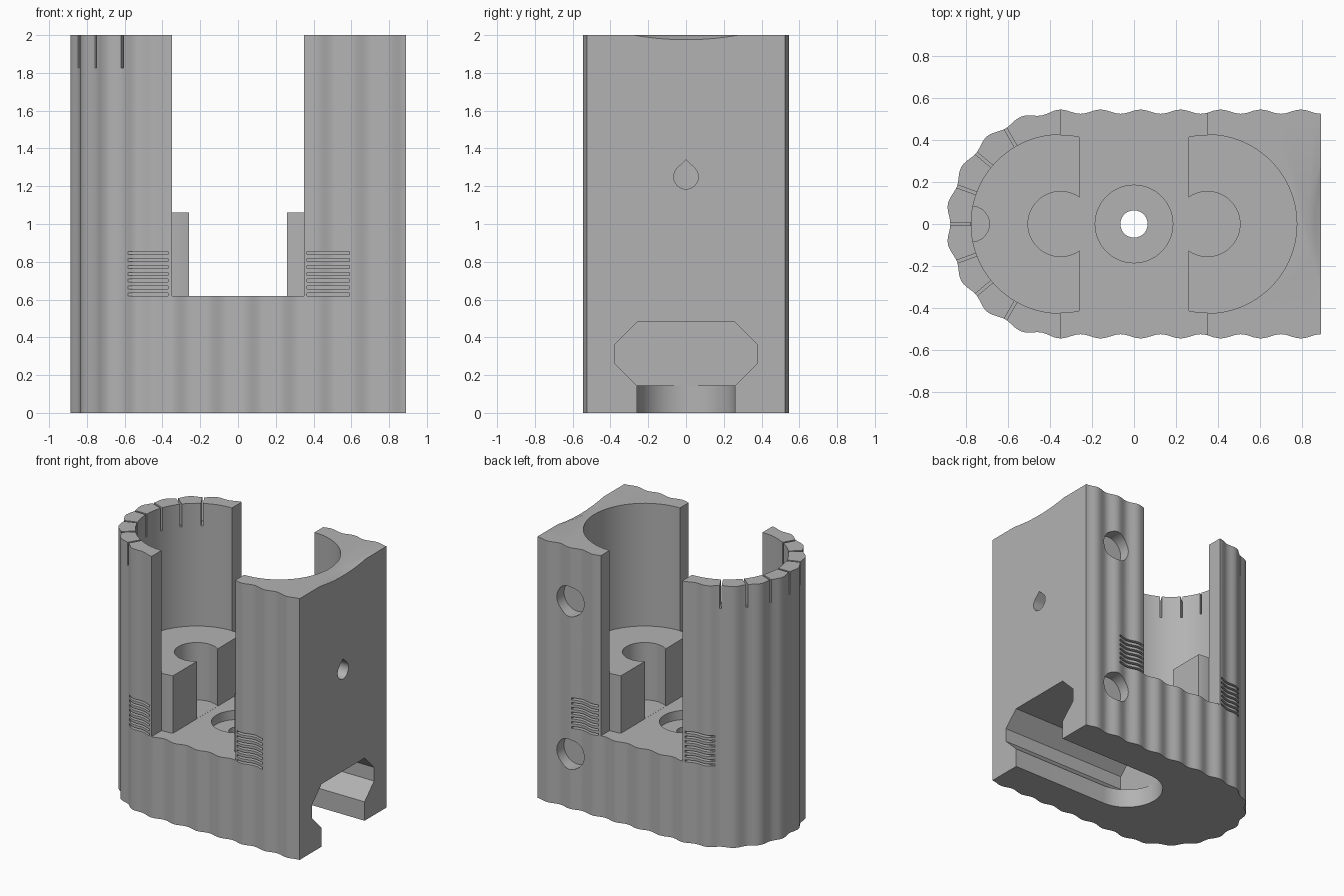
import bpy, bmesh
from math import sin, cos, pi, radians, asin, sqrt
from mathutils import Matrix

cube = bpy.data.objects.get("Cube")
if cube:
    bpy.data.objects.remove(cube, do_unlink=True)

END_X = 0.35      # centre of each bore and of the round end
BORE_R = 0.425
FLOOR = 0.62      # floor of the open middle
SEAT = 1.06       # top of the two seats
AXES = {"x": lambda a, b, t: (t, a, b),
        "y": lambda a, b, t: (b, t, a),
        "z": lambda a, b, t: (a, b, t)}


def add_prism(bm, points, low, high, axis="z", matrix=None):
    place = AXES[axis]
    rings = [[bm.verts.new(place(a, b, t)) for a, b in points] for t in (low, high)]
    bm.faces.new(rings[0][::-1])
    bm.faces.new(rings[1])
    n = len(points)
    for i in range(n):
        j = (i + 1) % n
        bm.faces.new((rings[0][i], rings[0][j], rings[1][j], rings[1][i]))
    if matrix:
        bmesh.ops.transform(bm, matrix=matrix, verts=rings[0] + rings[1])


def circle(cx, cy, r, n=64):
    return [(cx + r * cos(2 * pi * i / n), cy + r * sin(2 * pi * i / n)) for i in range(n)]


def box(x0, x1, y0, y1):
    return [(x0, y0), (x1, y0), (x1, y1), (x0, y1)]


def make_object(name, bm):
    bmesh.ops.recalc_face_normals(bm, faces=bm.faces)
    mesh = bpy.data.meshes.new(name)
    bm.to_mesh(mesh)
    bm.free()
    obj = bpy.data.objects.new(name, mesh)
    bpy.context.collection.objects.link(obj)
    return obj


def cut(target, bm):
    cutter = make_object("cutter", bm)
    cutter.hide_render = True
    mod = target.modifiers.new("cut", "BOOLEAN")
    mod.operation = "DIFFERENCE"
    mod.solver = "EXACT"
    mod.object = cutter
    bpy.context.view_layer.objects.active = target
    bpy.ops.object.modifier_apply(modifier=mod.name)
    bpy.data.objects.remove(cutter, do_unlink=True)


def cut_prisms(target, *prisms):
    bm = bmesh.new()
    for args in prisms:
        add_prism(bm, *args)
    cut(target, bm)


# Rippled outline: straight sides, half round end, square other end
def ripple(phase):
    return 0.535 + 0.01 * cos(2 * pi * phase)


STEPS, WAVES = 78, 6.5
side = [(0.89 - 1.24 * i / STEPS, ripple(WAVES * (1 - i / STEPS))) for i in range(STEPS)]
arc = []
for i in range(109):
    angle = pi * i / 108
    r = ripple(9 * i / 108)
    arc.append((-END_X - r * sin(angle), r * cos(angle)))
outline = side + arc + [(x, -y) for x, y in reversed(side)]
bm = bmesh.new()
add_prism(bm, outline, 0, 2)
body = make_object("holder_body", bm)

# Open middle, leaving the seat fronts bulging into it
edge = 0.26
sweep = asin((END_X - edge) / BORE_R)
bulge = [(END_X - BORE_R * sin(sweep * i / 6), BORE_R * cos(sweep * i / 6)) for i in range(7)]
half = [(END_X, 0.7)] + bulge + [(x, -y) for x, y in reversed(bulge)] + [(END_X, -0.7)]
cut_prisms(body, (half + [(-x, y) for x, y in reversed(half)], FLOOR, 2.2))

# Bores, seat pockets and the small recess at the round end
for s in (-1, 1):
    cut_prisms(body, (circle(s * END_X, 0, BORE_R + 0.0005, 96), SEAT, 2.2))
    cut_prisms(body, (circle(s * END_X, 0, 0.155), FLOOR + 0.0005, 1.2))
cut_prisms(body, (circle(-0.774, 0, 0.085, 32)[-8:] + circle(-0.774, 0, 0.085, 32)[:9],
                  FLOOR, SEAT + 0.01))

# Screw counterbore and through hole
cut_prisms(body, (circle(0, 0, 0.185), 0.55, 0.7))
cut_prisms(body, (circle(0, 0, 0.065, 32), 0.3, 0.6))

# Slot along the base: wide chamfered channel over a round-ended neck
channel_half = [(0.26, 0.145), (0.375, 0.26), (0.375, 0.365), (0.26, 0.48)]
channel = channel_half + [(-y, z) for y, z in reversed(channel_half)]
cut_prisms(body, (channel, -0.19, 1.0, "x"))
neck = [(1.0, -0.26), (1.0, 0.26)]
neck += [(0.07 - 0.26 * sin(pi * i / 32), 0.26 * cos(pi * i / 32)) for i in range(33)]
cut_prisms(body, (neck, -0.1, 0.16))

# Teardrop hole in the flat end
tear = [(0.065 * cos(radians(a)), 1.25 + 0.065 * sin(radians(a))) for a in range(-225, 46, 10)]
cut_prisms(body, (tear + [(0, 1.34)], 0.6, 1.0, "x"))

# Round blind holes in the back
cut_prisms(body, *[(circle(z, 0.61, 0.115, 48), 0.44, 0.7, "y") for z in (0.415, 1.585)])

# Thin grip grooves, front and back
grooves = []
for s in (-1, 1):
    for x0, x1 in ((-0.59, -0.37), (0.365, 0.59)):
        for i in range(7):
            z = 0.627 + 0.0365 * i
            y0, y1 = sorted((s * 0.48, s * 0.6))
            grooves.append((box(z - 0.008, z + 0.008, x0, x1), y0, y1, "y"))
cut_prisms(body, *grooves)

# Radial slits in the rim of the round end
slits = []
for i in range(-3, 4):
    turn = Matrix.Translation((-END_X, 0, 0)) @ Matrix.Rotation(radians(180 + 20 * i), 4, "Z")
    slits.append((box(0.38, 0.6, -0.007, 0.007), 1.825, 2.1, "z", turn))
cut_prisms(body, *slits)

# Shallow dip in the rim of the flat end
bm = bmesh.new()
bmesh.ops.create_uvsphere(bm, u_segments=128, v_segments=96, radius=1.697,
                          matrix=Matrix.Translation((1.51, 0, 3.555)))
cut(body, bm)

# One grey material
grey = bpy.data.materials.new("plain_grey")
grey.use_nodes = True
colour = (0.45, 0.45, 0.45, 1)
grey.diffuse_color = colour
grey.node_tree.nodes["Principled BSDF"].inputs["Base Color"].default_value = colour
body.data.materials.clear()
body.data.materials.append(grey)
for poly in body.data.polygons:
    poly.material_index = 0

bpy.ops.object.select_all(action="DESELECT")
body.select_set(True)
bpy.context.view_layer.objects.active = body
bpy.ops.object.shade_smooth_by_angle(angle=radians(25))
